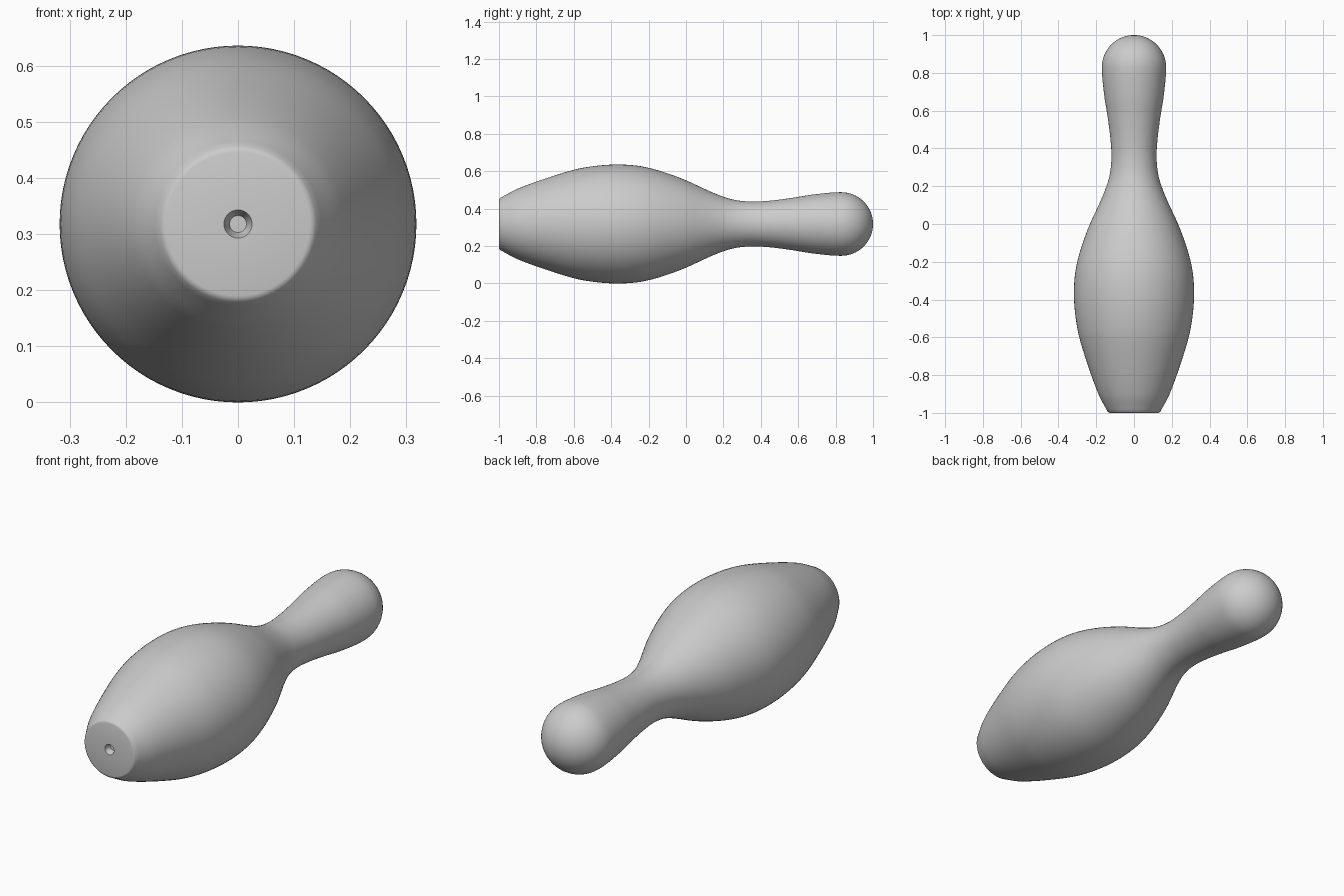
import bpy
import bmesh
from math import sin, cos, pi, radians

cube = bpy.data.objects.get("Cube")
if cube:
    bpy.data.objects.remove(cube, do_unlink=True)

AXIS_Z = 0.318
HEAD_R = 0.17
SEGMENTS = 96

# Side profile of the body: (position along y, radius)
BODY = [(-0.994, 0.139), (-0.9, 0.1885), (-0.7, 0.26), (-0.55, 0.3007),
        (-0.375, 0.318), (-0.217, 0.3042), (-0.033, 0.247), (0.15, 0.165),
        (0.25, 0.131), (0.35, 0.1195), (0.45, 0.1247), (0.567, 0.1396),
        (0.683, 0.158), (0.83, HEAD_R)]
# Tapered socket, flat base and its rounded rim
BASE = [(-0.97, 0.0), (-0.97, 0.015), (-1.0, 0.025),
        (-1.0, 0.128), (-0.9985, 0.1335)]


def smooth_curve(points, steps=6):
    """Cubic Hermite interpolation of radius along y, level at the far end."""
    def slope(i):
        if i == len(points) - 1:
            return 0.0
        a, b = points[max(i - 1, 0)], points[i + 1]
        return (b[1] - a[1]) / (b[0] - a[0])

    result = []
    for i in range(len(points) - 1):
        (y0, r0), (y1, r1) = points[i], points[i + 1]
        h, m0, m1 = y1 - y0, slope(i), slope(i + 1)
        for k in range(steps):
            t = k / steps
            r = ((1 + 2 * t) * (1 - t) ** 2 * r0 + t * (1 - t) ** 2 * h * m0
                 + t * t * (3 - 2 * t) * r1 + t * t * (t - 1) * h * m1)
            result.append((y0 + h * t, r))
    return result


# Hemispherical head closes the profile
head = [(1 - HEAD_R + HEAD_R * sin(a), HEAD_R * cos(a))
        for a in (pi / 2 * i / 16 for i in range(17))]
profile = BASE + smooth_curve(BODY) + head

# Revolve the profile around the y axis
bm = bmesh.new()
verts = [bm.verts.new((r, y, 0)) for y, r in profile]
edges = [bm.edges.new(pair) for pair in zip(verts, verts[1:])]
bmesh.ops.spin(bm, geom=verts + edges, cent=(0, 0, 0), axis=(0, 1, 0),
               angle=2 * pi, steps=SEGMENTS)
bmesh.ops.remove_doubles(bm, verts=bm.verts, dist=0.0001)
bmesh.ops.recalc_face_normals(bm, faces=bm.faces)
bmesh.ops.translate(bm, verts=bm.verts, vec=(0, 0, AXIS_Z))

mesh = bpy.data.meshes.new("pin_body")
bm.to_mesh(mesh)
bm.free()
pin = bpy.data.objects.new("pin_body", mesh)
bpy.context.collection.objects.link(pin)

# Plain grey finish
grey = bpy.data.materials.new("light_grey")
grey.use_nodes = True
colour = (0.6, 0.6, 0.6, 1)
grey.diffuse_color = colour
grey.node_tree.nodes["Principled BSDF"].inputs["Base Color"].default_value = colour
mesh.materials.append(grey)

# Smooth surface with a crisp socket edge
bpy.ops.object.select_all(action="DESELECT")
pin.select_set(True)
bpy.context.view_layer.objects.active = pin
bpy.ops.object.shade_smooth_by_angle(angle=radians(40))
